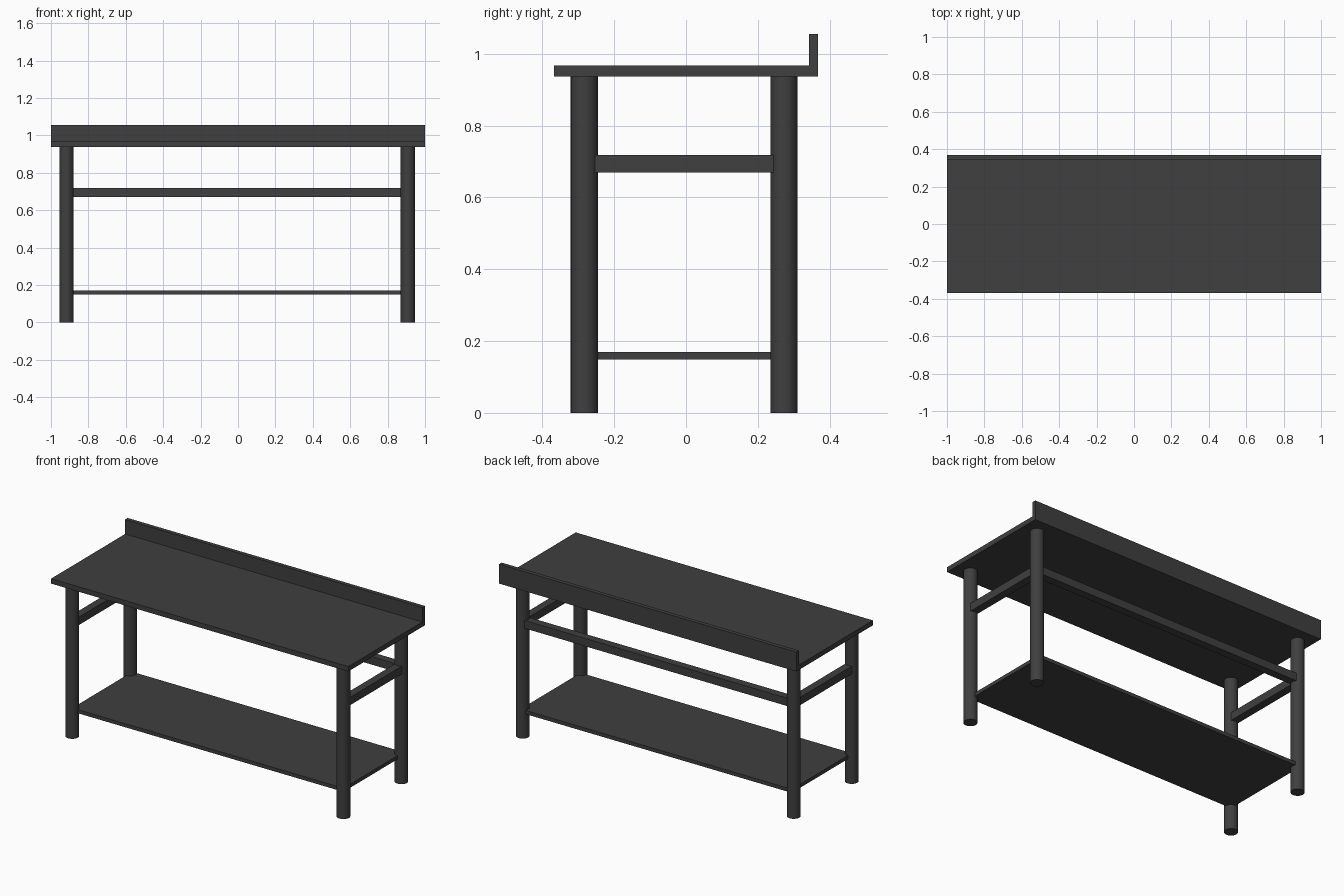
import bpy
import math

# Remove the default cube
cube = bpy.data.objects.get("Cube")
if cube:
    bpy.data.objects.remove(cube, do_unlink=True)

# Single dark grey finish
grey = bpy.data.materials.new("dark_grey")
grey.use_nodes = True
colour = (0.05, 0.05, 0.05, 1)
grey.diffuse_color = colour
grey.node_tree.nodes["Principled BSDF"].inputs["Base Color"].default_value = colour


def box(name, x, y, z):
    """Box spanning the (min, max) range on each axis."""
    spans = (x, y, z)
    bpy.ops.mesh.primitive_cube_add(size=1, location=[(a + b) / 2 for a, b in spans])
    ob = bpy.context.object
    ob.name = name
    ob.scale = [b - a for a, b in spans]
    bpy.ops.object.transform_apply(location=False, rotation=False, scale=True)
    ob.data.materials.append(grey)
    return ob


LEG_X = {"right": -0.917, "left": 0.908}
LEG_Y = {"front": -0.283, "back": 0.273}
TOP_Z = (0.937, 0.967)
RAIL_Z = (0.67, 0.718)
RAIL_HALF = 0.024

# Worktop and upstand along the back edge
box("worktop", (-1, 1), (-0.368, 0.368), TOP_Z)
box("back_upstand", (-1, 1), (0.343, 0.368), (TOP_Z[1], 1.055))

# Round legs
for side, x in LEG_X.items():
    for end, y in LEG_Y.items():
        bpy.ops.mesh.primitive_cylinder_add(
            vertices=48, radius=0.038, depth=TOP_Z[0], location=(x, y, TOP_Z[0] / 2))
        leg = bpy.context.object
        leg.name = f"{end}_{side}_leg"
        leg.data.materials.append(grey)
        bpy.ops.object.shade_smooth_by_angle(angle=math.radians(40))

# Square rails joining the legs at the sides and the back
for side, x in LEG_X.items():
    box(f"{side}_rail", (x - RAIL_HALF, x + RAIL_HALF),
        (LEG_Y["front"], LEG_Y["back"]), RAIL_Z)
back = LEG_Y["back"]
box("back_rail", (LEG_X["right"], LEG_X["left"]),
    (back - RAIL_HALF, back + RAIL_HALF), RAIL_Z)

# Lower shelf
box("lower_shelf", (LEG_X["right"], LEG_X["left"]),
    (LEG_Y["front"], back + 0.02), (0.148, 0.17))
